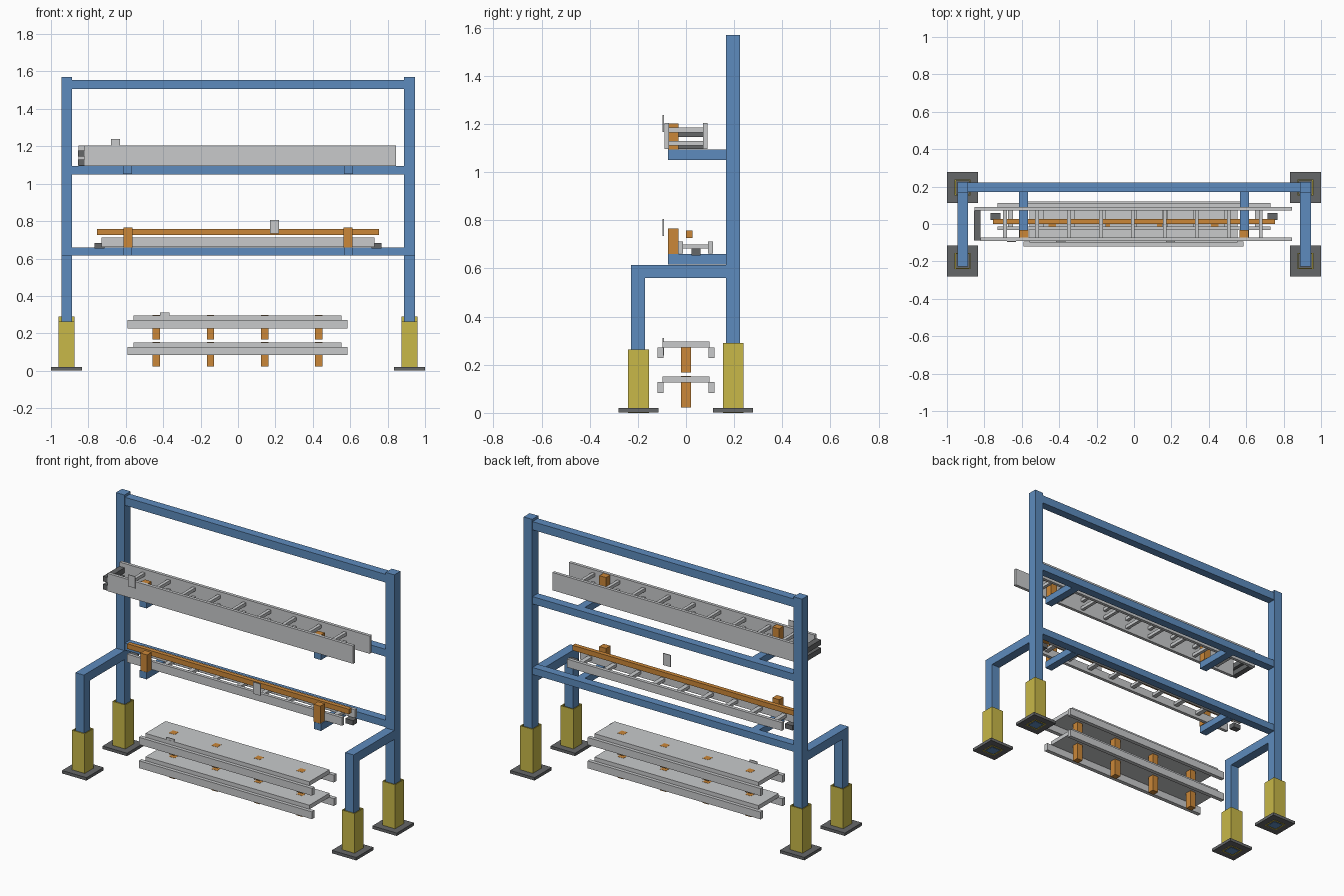
import bpy
import bmesh

default = bpy.data.objects.get("Cube")
if default:
    bpy.data.objects.remove(default, do_unlink=True)


def material(name, rgb):
    m = bpy.data.materials.new(name)
    m.use_nodes = True
    m.diffuse_color = (*rgb, 1)
    m.node_tree.nodes["Principled BSDF"].inputs["Base Color"].default_value = (*rgb, 1)
    return m


BLUE = material("blue_paint", (0.11, 0.26, 0.51))
YELLOW = material("yellow_paint", (0.58, 0.48, 0.065))
ORANGE = material("orange_wood", (0.60, 0.245, 0.04))
METAL = material("light_metal", (0.58, 0.59, 0.60))
RUBBER = material("dark_rubber", (0.13, 0.135, 0.14))


def box(name, mat, x, y, z):
    """Box spanning the given (min, max) ranges."""
    bm = bmesh.new()
    bmesh.ops.create_cube(bm, size=1)
    for v in bm.verts:
        v.co = [r[0] if c < 0 else r[1] for c, r in zip(v.co, (x, y, z))]
    mesh = bpy.data.meshes.new(name)
    bm.to_mesh(mesh)
    bm.free()
    mesh.materials.append(mat)
    obj = bpy.data.objects.new(name, mesh)
    bpy.context.collection.objects.link(obj)
    return obj


def around(c, half):
    return (c - half, c + half)


def sleeve(name, cx, cy, z, half=0.043, wall=0.006):
    """Square tube open at both ends."""
    inner = half - wall
    for s in (-1, 1):
        edge = sorted((s * inner, s * half))
        box(name, YELLOW, (cx + edge[0], cx + edge[1]), around(cy, half), z)
        box(name, YELLOW, around(cx, inner), (cy + edge[0], cy + edge[1]), z)


# Frame: posts, side arms, sleeves and foot plates
for s, side in ((-1, "right"), (1, "left")):
    px = s * 0.916
    box(side + "_rear_post", BLUE, around(px, 0.029), (0.166, 0.225), (0, 1.57))
    box(side + "_front_leg", BLUE, around(px, 0.029), (-0.228, -0.17), (0, 0.56))
    box(side + "_side_arm", BLUE, around(px, 0.029), (-0.228, 0.166), (0.56, 0.615))
    for cy, top, end in ((-0.197, 0.263, "front"), (0.196, 0.29, "rear")):
        name = side + "_" + end
        sleeve(name + "_sleeve", px, cy, (0, top))
        box(name + "_foot_plate", RUBBER, around(px, 0.083), around(cy, 0.083), (0.002, 0.02))

# Cross beams
for name, z in (("top", (1.505, 1.555)), ("middle", (1.05, 1.095)), ("lower", (0.617, 0.66))):
    box(name + "_beam", BLUE, (-0.888, 0.888), (0.17, 0.222), z)

# Support arms with stop blocks
for top in (1.094, 0.659):
    for s in (-1, 1):
        box("support_arm", BLUE, around(s * 0.592, 0.024), (-0.075, 0.17), (top - 0.043, top))
        box("stop_block", ORANGE, around(s * 0.588, 0.023), (-0.074, -0.031), (top, top + 0.107))

# Upper ladder
box("upper_ladder_front_rail", METAL, (-0.822, 0.845), (-0.09, -0.071), (1.095, 1.204))
box("upper_ladder_rear_rail", METAL, (-0.853, 0.845), (0.071, 0.09), (1.095, 1.204))
for i in range(9):
    for z in (1.12, 1.175):
        box("upper_ladder_rung", METAL, around(-0.69 + 0.171 * i, 0.01), (-0.072, 0.072), around(z, 0.01))
for z in (1.113, 1.162):
    box("upper_ladder_foot", RUBBER, (-0.855, -0.82), (-0.088, 0.072), around(z, 0.016))

# Lower ladder with wooden bar above
for y in ((-0.033, -0.013), (0.092, 0.113)):
    box("lower_ladder_rail", METAL, (-0.73, 0.73), y, (0.662, 0.712))
for i in range(9):
    box("lower_ladder_rung", METAL, around(-0.66 + 0.165 * i, 0.014), (-0.014, 0.094), (0.682, 0.7))
for s in (-1, 1):
    box("lower_ladder_foot", RUBBER, around(s * 0.74, 0.026), (0.022, 0.06), (0.653, 0.682))
box("wooden_bar", ORANGE, (-0.753, 0.753), (0.0, 0.026), (0.726, 0.757))

# Stacked planks with side flanges on wooden spacers
for z in (0.083, 0.227):
    box("plank_deck", METAL, (-0.56, 0.553), (-0.098, 0.098), (z + 0.044, z + 0.069))
    for y in ((-0.119, -0.094), (0.094, 0.119)):
        box("plank_flange", METAL, (-0.59, 0.585), y, (z, z + 0.045))
    for i in range(4):
        box("spacer", ORANGE, around(-0.436 + 0.289 * i, 0.02), around(0, 0.02), (z - 0.06, z + 0.07))

# Thin hanging tags
for x, top in ((-0.655, 1.238), (0.195, 0.806), (-0.392, 0.31)):
    box("tag", METAL, around(x, 0.025), (-0.097, -0.092), (top - 0.072, top))
